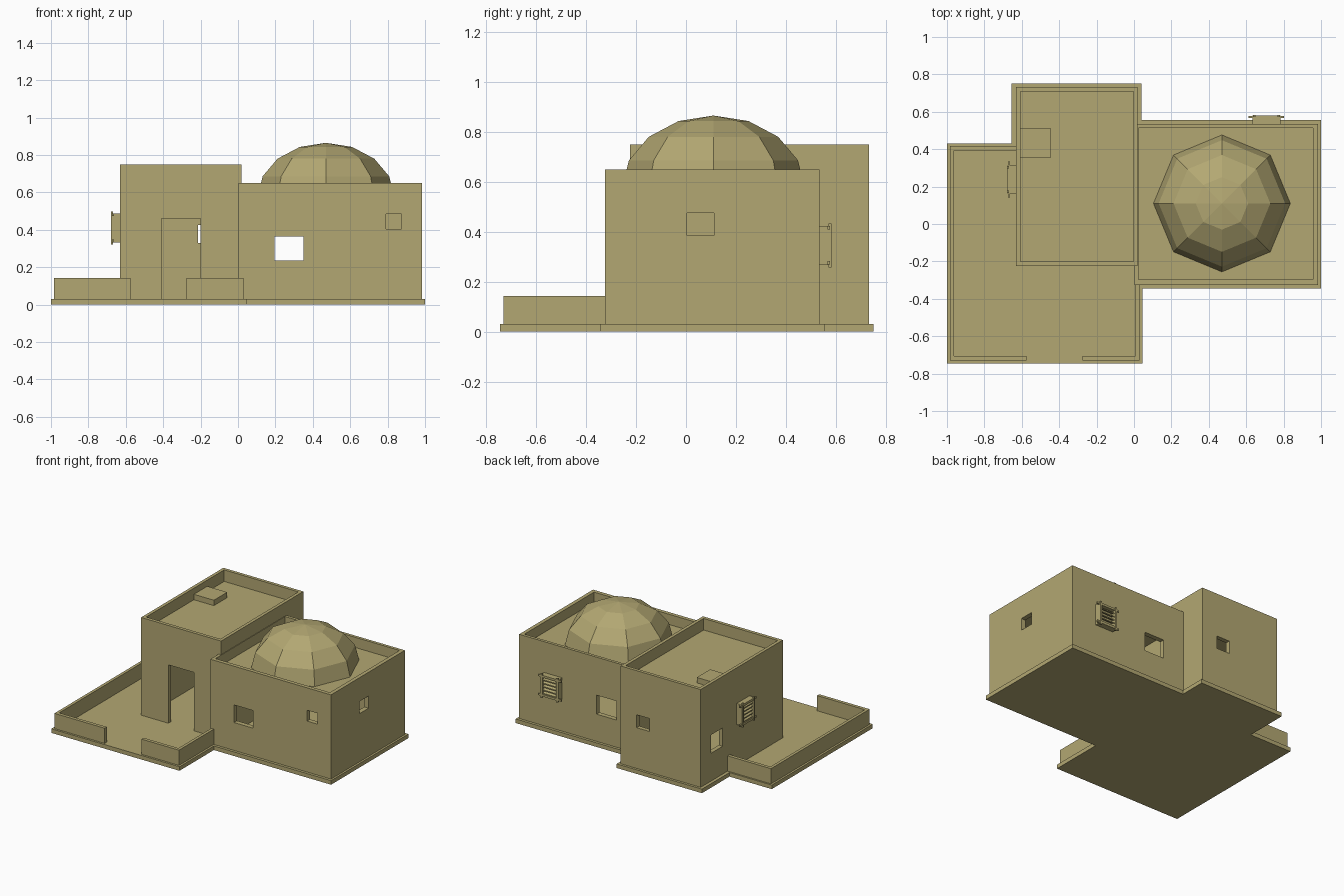
import bpy, bmesh
from math import sin, cos, pi, radians

if "Cube" in bpy.data.objects:
    bpy.data.objects.remove(bpy.data.objects["Cube"])

clay = bpy.data.materials.new("clay")
clay.diffuse_color = (0.45, 0.39, 0.17, 1)
clay.use_nodes = True
clay.node_tree.nodes["Principled BSDF"].inputs["Base Color"].default_value = clay.diffuse_color


def make(name, bm):
    bmesh.ops.recalc_face_normals(bm, faces=bm.faces[:])
    me = bpy.data.meshes.new(name)
    bm.to_mesh(me)
    bm.free()
    me.materials.append(clay)
    ob = bpy.data.objects.new(name, me)
    bpy.context.collection.objects.link(ob)
    return ob


def add_box(bm, x0, x1, y0, y1, z0, z1):
    vs = bmesh.ops.create_cube(bm, size=1)["verts"]
    for v in vs:
        v.co = ((x0 + x1) / 2 + v.co.x * (x1 - x0),
                (y0 + y1) / 2 + v.co.y * (y1 - y0),
                (z0 + z1) / 2 + v.co.z * (z1 - z0))
    return vs


def box(name, *b):
    bm = bmesh.new()
    add_box(bm, *b)
    return make(name, bm)


def prism(name, pts, z0, z1):
    bm = bmesh.new()
    f = bm.faces.new([bm.verts.new((x, y, z0)) for x, y in pts])
    top = bmesh.ops.extrude_face_region(bm, geom=[f])["geom"]
    for v in top:
        if isinstance(v, bmesh.types.BMVert):
            v.co.z = z1
    if f.is_valid is False or len(bm.faces) < len(pts) + 2:
        bm.faces.new([v for v in bm.verts if abs(v.co.z - z0) < 1e-6][:len(pts)])
    return make(name, bm)


def carve(ob, cuts):
    for c in cuts:
        cutter = box("cutter", *c)
        cutter.hide_render = True
        m = ob.modifiers.new("cut", "BOOLEAN")
        m.operation, m.solver, m.object = "DIFFERENCE", "EXACT", cutter
        bpy.context.view_layer.objects.active = ob
        bpy.ops.object.modifier_apply(modifier=m.name)
        bpy.data.objects.remove(cutter)


# stepped ground slab
prism("plinth", [(-1, -.745), (.045, -.745), (.045, -.345), (1, -.345), (1, .555),
                 (.04, .555), (.04, .75), (-.655, .75), (-.655, .43), (-1, .43)], 0, .03)

# tall block: parapet, room, door, back and side windows
tower = box("tall_block", -.632, .02, -.225, .732, .02, .75)
carve(tower, [(-.608, -.004, -.2, .708, .665, .9),
              (-.6, -.012, -.192, .7, .03, .635),
              (-.41, -.2, -.3, -.15, .03, .46),
              (-.215, -.11, .65, .8, .33, .425),
              (-.7, -.58, .475, .61, .235, .37)])
box("roof_hatch", -.608, -.445, .355, .51, .655, .705)

# low block: parapet, room, windows
hall = box("low_block", .002, .985, -.325, .535, .02, .65)
carve(hall, [(.024, .957, -.297, .513, .575, .8),
             (.032, .95, -.29, .5, .03, .545),
             (.195, .35, -.4, -.25, .235, .365),
             (.19, .355, .45, .6, .23, .37),
             (.79, .875, -.4, -.25, .405, .485),
             (.9, 1.1, .005, .113, .385, .475)])

# eight-sided dome with flat facets
bm = bmesh.new()
rings = []
for i in range(4):
    a = i * pi / 8
    r, z = .366 * cos(a), .575 + .29 * sin(a)
    rings.append([bm.verts.new((.47 + r * cos(k * pi / 4), .11 + r * sin(k * pi / 4), z))
                  for k in range(8)])
apex = bm.verts.new((.47, .11, .865))
for k in range(8):
    n = (k + 1) % 8
    for lo, hi in zip(rings, rings[1:]):
        bm.faces.new((lo[k], lo[n], hi[n], hi[k]))
    bm.faces.new((rings[3][k], rings[3][n], apex))
bm.faces.new(rings[0][::-1])
make("dome", bm)

# courtyard walls with entrance gap
prism("yard_wall_left", [(-.575, -.73), (-.985, -.73), (-.985, .418), (-.632, .418),
                         (-.632, .393), (-.963, .393), (-.963, -.705), (-.575, -.705)], .02, .142)
prism("yard_wall_right", [(-.275, -.73), (.03, -.73), (.03, -.32), (.008, -.32),
                          (.008, -.705), (-.275, -.705)], .02, .142)


# louvred window screen, built facing +y with its back on y = 0
def screen(name, loc, turn):
    bm = bmesh.new()
    for s in (-1, 1):
        x = s * .065
        add_box(bm, x - .009, x + .009, -.005, .044, -.078, .078)      # side cheeks
        add_box(bm, x - .007, x + .007, .036, .048, -.088, .088)       # long uprights
        z = s * .07
        add_box(bm, -.072, .072, -.005, .044, z - .008, z + .008)      # head and sill
        add_box(bm, -.095, .095, .032, .042, z - .007, z + .007)       # long rails
    add_box(bm, -.06, .06, -.005, .008, -.065, .065)                   # backing
    for i in range(5):                                                 # tilted slats
        z = -.05 + i * .025
        for v in add_box(bm, -.06, .06, .008, .038, z - .004, z + .004):
            v.co.z -= (v.co.y - .02) * .5
    ob = make(name, bm)
    ob.location = loc
    ob.rotation_euler.z = radians(turn)


screen("back_screen", (.708, .535, .345), 0)
screen("side_screen", (-.632, .238, .41), 90)
